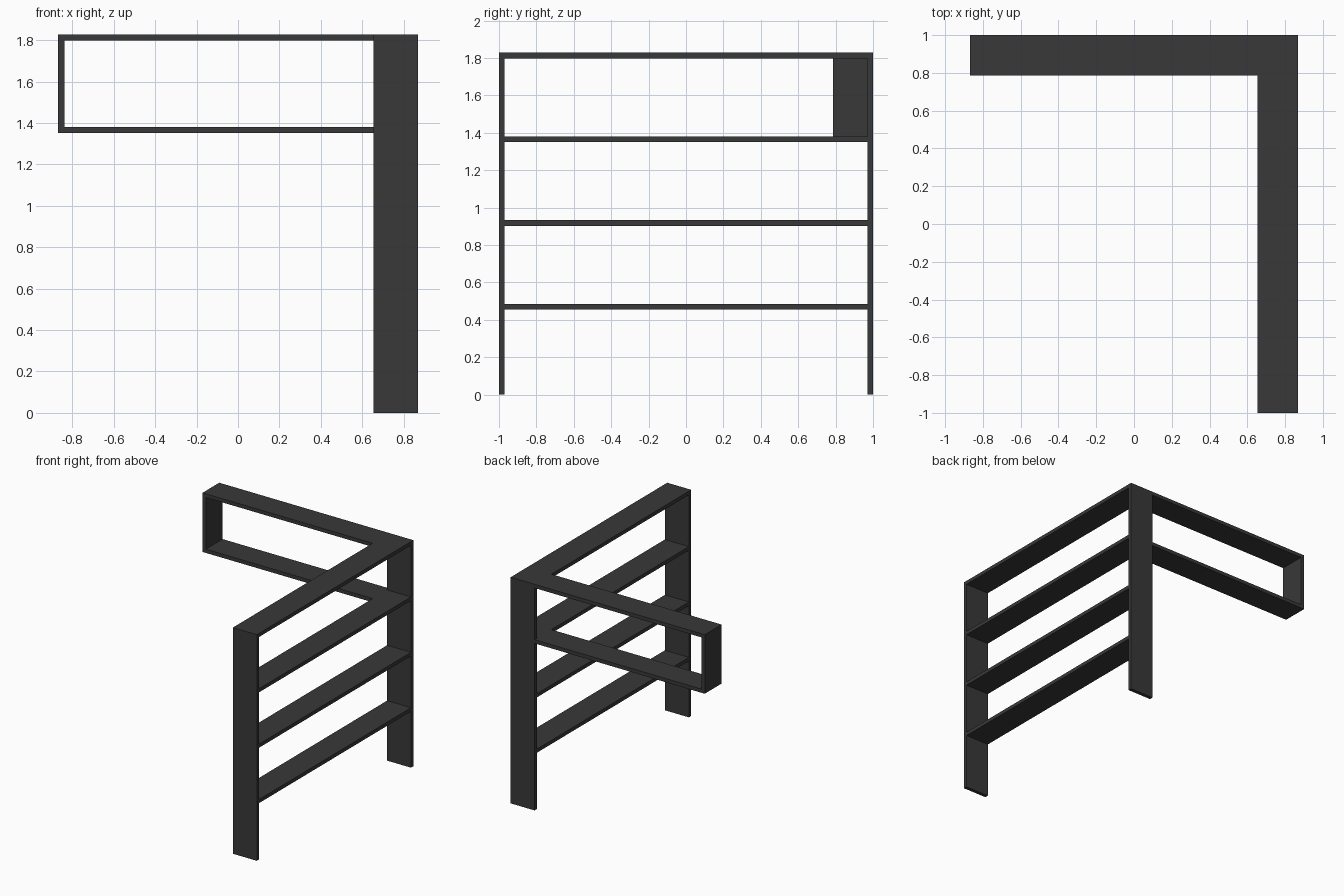
import bpy, bmesh

if "Cube" in bpy.data.objects:
    bpy.data.objects.remove(bpy.data.objects["Cube"])

X, Y, H = 0.868, 1.0, 1.828      # half width, half depth, height
W, T = 0.214, 0.03               # board width, board thickness
STEP = 0.4477                    # shelf spacing


def prism(name, outline, z0, z1):
    """Extrude a flat outline upward from z0 to z1."""
    bm = bmesh.new()
    base = bm.faces.new([bm.verts.new((x, y, z0)) for x, y in outline])
    top = bmesh.ops.extrude_face_region(bm, geom=[base], use_keep_orig=True)
    verts = [v for v in top["geom"] if isinstance(v, bmesh.types.BMVert)]
    bmesh.ops.translate(bm, verts=verts, vec=(0, 0, z1 - z0))
    bmesh.ops.recalc_face_normals(bm, faces=bm.faces)
    mesh = bpy.data.meshes.new(name)
    bm.to_mesh(mesh)
    bm.free()
    obj = bpy.data.objects.new(name, mesh)
    bpy.context.collection.objects.link(obj)
    mat = bpy.data.materials.get("dark_grey") or bpy.data.materials.new("dark_grey")
    mat.diffuse_color = (0.04, 0.04, 0.04, 1)
    mat.use_nodes = True
    mat.node_tree.nodes["Principled BSDF"].inputs["Base Color"].default_value = mat.diffuse_color
    mesh.materials.append(mat)
    return obj


def board(name, x0, x1, y0, y1, z0, z1):
    return prism(name, [(x0, y0), (x1, y0), (x1, y1), (x0, y1)], z0, z1)


def corner_shelf(name, y_front, z_top):
    """L-shaped shelf: long run on the right, return along the back."""
    xi, yi = X - W, Y - W
    prism(name, [(X, y_front), (X, Y), (-X, Y), (-X, yi), (xi, yi), (xi, y_front)],
          z_top - T, z_top)


tops = [H - i * STEP for i in range(4)]

# L-shaped top and the matching shelf below it
corner_shelf("top_shelf", -Y, tops[0])
corner_shelf("corner_shelf", -Y + T, tops[1])

# straight lower shelves
for i, z in enumerate(tops[2:]):
    board(f"lower_shelf_{i + 1}", X - W, X, -Y + T, Y - T, z - T, z)

# upright panels at both ends of the long run; the back one is split by the corner shelf
board("front_upright", X - W, X, -Y, -Y + T, 0, H - T)
board("back_upright_lower", X - W, X, Y - T, Y, 0, tops[1] - T)
board("back_upright_upper", X - W, X, Y - T, Y, tops[1], H - T)

# end panel closing the return
board("return_end_panel", -X, -X + T, Y - W, Y, tops[1], H - T)
